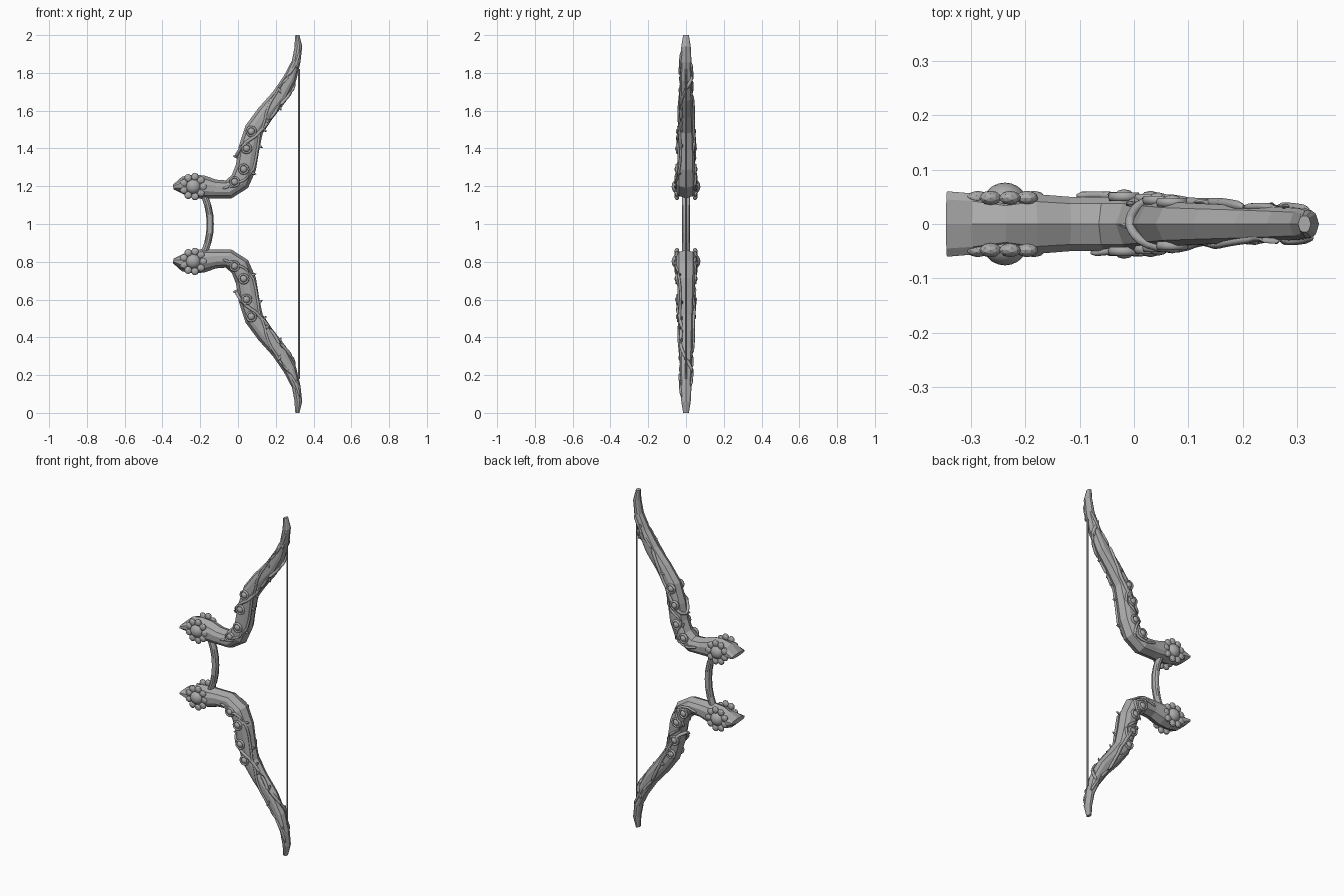
import bpy, bmesh, math
from mathutils import Vector, Matrix

if "Cube" in bpy.data.objects:
    bpy.data.objects.remove(bpy.data.objects["Cube"])

grey = bpy.data.materials.new("plain grey")
grey.use_nodes = True
COLOR = (0.4, 0.4, 0.4, 1)
grey.diffuse_color = COLOR
grey.node_tree.nodes["Principled BSDF"].inputs["Base Color"].default_value = COLOR

# Upper half sections, head to tip: x, height above middle, half width, half depth
LIMB = [
    (-.343, .195, .012, .060), (-.295, .205, .045, .056), (-.24, .20, .062, .045),
    (-.185, .195, .062, .055), (-.12, .185, .05, .05), (-.05, .183, .05, .05),
    (.01, .225, .055, .05), (.042, .30, .055, .047), (.058, .40, .055, .044),
    (.085, .50, .05, .04), (.145, .585, .047, .037), (.22, .675, .043, .034),
    (.275, .77, .035, .031), (.308, .86, .023, .029), (.32, .94, .02, .025),
    (.313, 1.0, .012, .015)]
# Ridged cross-section: sharp inner and outer edges, flat sides
HALF = [(1, 0), (.7, .75), (.3, 1), (-.3, 1), (-.7, .75), (-1, 0)]
SECTION = HALF + [(a, -b) for a, b in HALF[-2:0:-1]]


def finish(name, bm, smooth=False, both_sides=False):
    """Make the object, mirrored about the middle of the bow."""
    bmesh.ops.recalc_face_normals(bm, faces=bm.faces)
    mesh = bpy.data.meshes.new(name)
    bm.to_mesh(mesh)
    bm.free()
    mesh.materials.append(grey)
    for p in mesh.polygons:
        p.use_smooth = smooth
    ob = bpy.data.objects.new(name, mesh)
    ob.location.z = 1
    bpy.context.collection.objects.link(ob)
    mod = ob.modifiers.new("mirror", "MIRROR")
    mod.use_axis = (False, both_sides, True)
    mod.use_mirror_merge = name in ("grip", "string")


def loft(bm, rings, caps=True, closed=False):
    loops = [[bm.verts.new(p) for p in ring] for ring in rings]
    pairs = list(zip(loops, loops[1:])) + ([(loops[-1], loops[0])] if closed else [])
    for a, b in pairs:
        for i in range(len(a)):
            j = (i + 1) % len(a)
            bm.faces.new((a[i], a[j], b[j], b[i]))
    if caps and not closed:
        bm.faces.new(loops[0])
        bm.faces.new(loops[-1])


def tube(bm, path, radius, sides=6, taper=True):
    rings = []
    last = len(path) - 1
    for i, p in enumerate(path):
        t = path[min(i + 1, last)] - path[max(i - 1, 0)]
        u = t.cross(Vector((.31, .2, .93)) if abs(t.normalized().z) < .8 else Vector((1, 0, 0)))
        u.normalize()
        v = t.cross(u).normalized()
        r = radius * (.4 if taper and i in (0, last) else 1)
        rings.append([p + r * (u * math.cos(a) + v * math.sin(a))
                      for a in (math.tau * k / sides for k in range(sides))])
    loft(bm, rings)


def frame(t):
    """Centre, sideways direction and half sizes at position t on the limb."""
    i = min(int(t), len(LIMB) - 2)
    f = t - i
    x, z, w, d = [a + (b - a) * f for a, b in zip(LIMB[i], LIMB[i + 1])]
    lo, hi = LIMB[max(round(t) - 1, 0)], LIMB[min(round(t) + 1, len(LIMB) - 1)]
    n = Vector((hi[1] - lo[1], 0, lo[0] - hi[0])).normalized()
    return Vector((x, 0, z)), n, w, d


def on_limb(t, degrees, lift=1.06):
    c, n, w, d = frame(t)
    a = math.radians(degrees)
    return c + n * w * lift * math.cos(a) + Vector((0, d * lift * math.sin(a), 0))


def smooth_path(keys, steps=4):
    """Catmull-Rom curve through the position and angle pairs."""
    k = [Vector(p) for p in keys]
    k = [k[0]] + k + [k[-1]]
    out = []
    for a, b, c, d in zip(k, k[1:], k[2:], k[3:]):
        for s in range(steps):
            f = s / steps
            out.append(b + .5 * f * (c - a + f * (2 * a - 5 * b + 4 * c - d
                                                  + f * (3 * (b - c) + d - a))))
    return out + [k[-1]]


def blob(bm, centre, scale, angle=0, sub=1):
    m = (Matrix.Translation(centre) @ Matrix.Rotation(angle, 4, "Y")
         @ Matrix.Diagonal((*scale, 1)))
    bmesh.ops.create_icosphere(bm, subdivisions=sub, radius=1, matrix=m)


# Limbs with chisel-ended heads
bm = bmesh.new()
rings = []
for t in range(len(LIMB)):
    c, n, w, d = frame(t)
    rings.append([c + n * w * a + Vector((0, d * b, 0)) for a, b in SECTION])
loft(bm, rings)
finish("limbs", bm)

# Curved grip
bm = bmesh.new()
loft(bm, [[Vector((x + .019 * a, .021 * b, z)) for a, b in SECTION]
          for x, z in [(-.147, 0), (-.15, .05), (-.16, .1), (-.178, .15)]], caps=False)
finish("grip", bm)

# String
bm = bmesh.new()
tube(bm, [Vector((.323, 0, 0)), Vector((.323, 0, .82))], .005, 6, False)
finish("string", bm)

# Flower on each head: dome and petals
HUB = Vector((-.237, -.04, .198))
bm = bmesh.new()
blob(bm, HUB, (.04, .036, .04), sub=3)
finish("head_domes", bm, True, True)
bm = bmesh.new()
for i in range(9):
    a = math.tau * i / 9
    out = Vector((math.cos(a), 0, math.sin(a)))
    blob(bm, HUB + out * .053 + Vector((0, -.008, 0)), (.021, .013, .02), -a, 2)
finish("head_petals", bm, False, True)

# Round studs set in rings along the limbs
studs, settings = bmesh.new(), bmesh.new()
for x, z, y in [(.07, .49, .04), (.045, .4, .044), (.03, .29, .047), (-.018, .223, .05)]:
    blob(studs, Vector((x, -y, z)), (.019, .014, .019), sub=2)
    rings = []
    for k in range(12):
        a = math.tau * k / 12
        out = Vector((math.cos(a), 0, math.sin(a)))
        rings.append([Vector((x, -y, z)) + out * (.024 + .006 * math.cos(b))
                      + Vector((0, .009 * math.sin(b), 0))
                      for b in (math.tau * j / 6 for j in range(6))])
    loft(settings, rings, closed=True)
finish("studs", studs, True, True)
finish("stud_settings", settings, True, True)

# Vines wound round the limbs
VINES = [
    [(12.2, 80), (11.6, 0), (10.8, -50), (10, -40), (9, -55), (8.3, -110), (7.6, -165),
     (7.4, -200), (7.8, -250), (9, -290), (10, -275), (11, -240)],
    [(13.7, -60), (12.5, -95), (11.5, -125), (10.5, -110), (9.5, -60), (8.5, -45),
     (7.5, -40), (6.5, -60), (5.5, -110), (4.6, -95)],
    [(13, 60), (12, 95), (11, 120)],
    [(9, 120), (8, 60), (7, 130), (6, 60), (5, 85), (4.2, 100)]]
vines, leaves = bmesh.new(), bmesh.new()
for v, keys in enumerate(VINES):
    path = smooth_path(keys)
    tube(vines, [on_limb(t, a) for t, a in path], .009 if v == 0 else .007)
    # Small leaves beside each vine
    for i in range(3, len(path), 6):
        t, a = path[i]
        blob(leaves, on_limb(t, a + 14, 1.08), (.008, .006, .02), i)
finish("vines", vines, True)
finish("vine_leaves", leaves)
